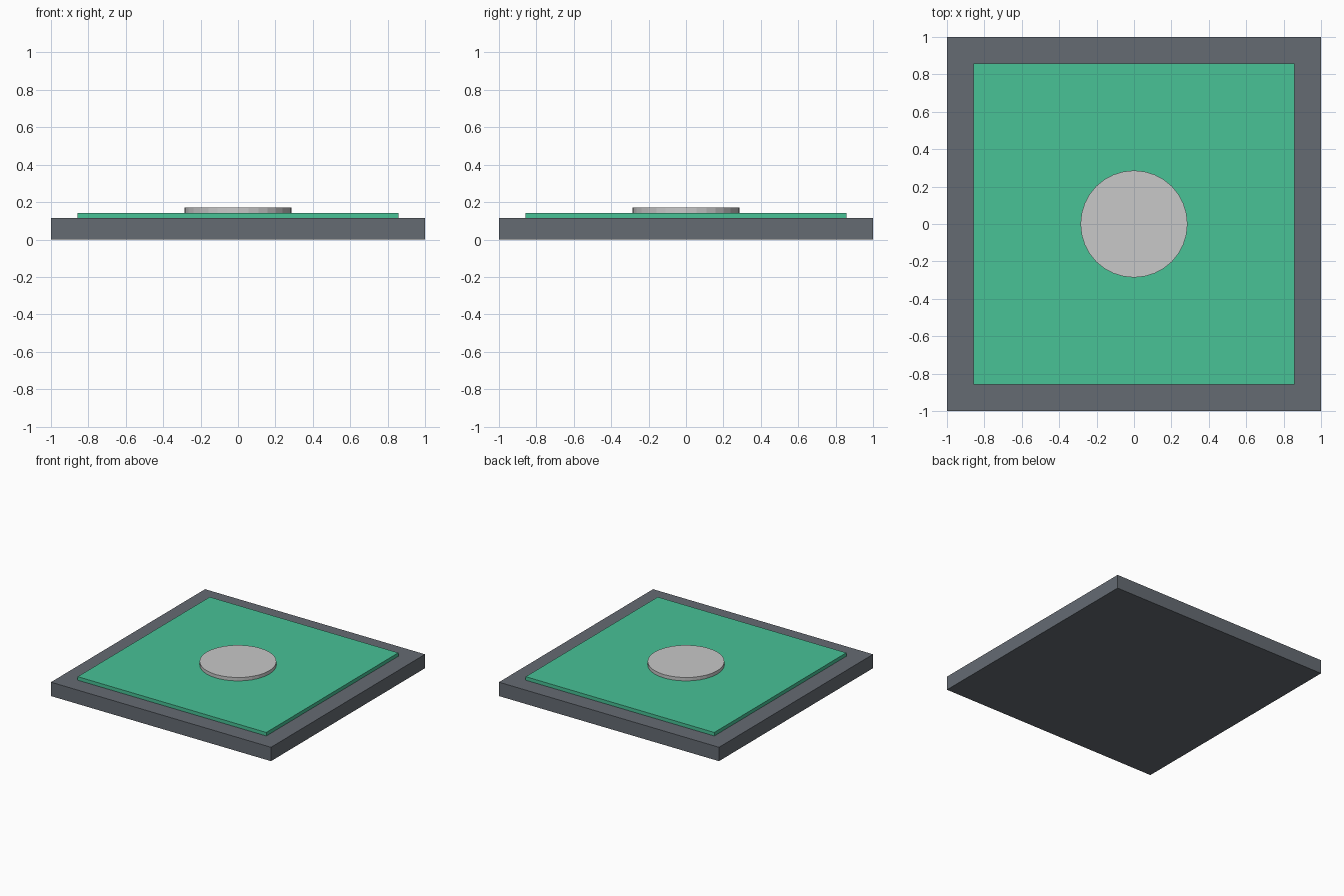
import bpy

if "Cube" in bpy.data.objects:
    bpy.data.objects.remove(bpy.data.objects["Cube"])


def material(name, rgb):
    m = bpy.data.materials.new(name)
    m.diffuse_color = (*rgb, 1.0)
    m.use_nodes = True
    m.node_tree.nodes["Principled BSDF"].inputs["Base Color"].default_value = m.diffuse_color
    return m


def finish(name, mat):
    obj = bpy.context.object
    obj.name = name
    obj.data.materials.append(mat)
    return obj


def slab(name, width, z0, z1, mat):
    bpy.ops.mesh.primitive_cube_add(size=1, location=(0, 0, (z0 + z1) / 2))
    bpy.context.object.scale = (width, width, z1 - z0)
    bpy.ops.object.transform_apply(location=False, rotation=False, scale=True)
    return finish(name, mat)


grey = material("slate grey", (0.13, 0.147, 0.171))
green = material("mint green", (0.065, 0.539, 0.305))
silver = material("light grey", (0.58, 0.58, 0.58))

BASE_TOP, PANEL_TOP, DISC_TOP = 0.114, 0.143, 0.171

# Square base and the raised panel on it
slab("base", 2.0, 0.0, BASE_TOP, grey)
slab("panel", 1.714, BASE_TOP, PANEL_TOP, green)

# Round centre disc
bpy.ops.mesh.primitive_cylinder_add(
    vertices=32, radius=0.286, depth=DISC_TOP - PANEL_TOP,
    location=(0, 0, (PANEL_TOP + DISC_TOP) / 2))
finish("disc", silver)
